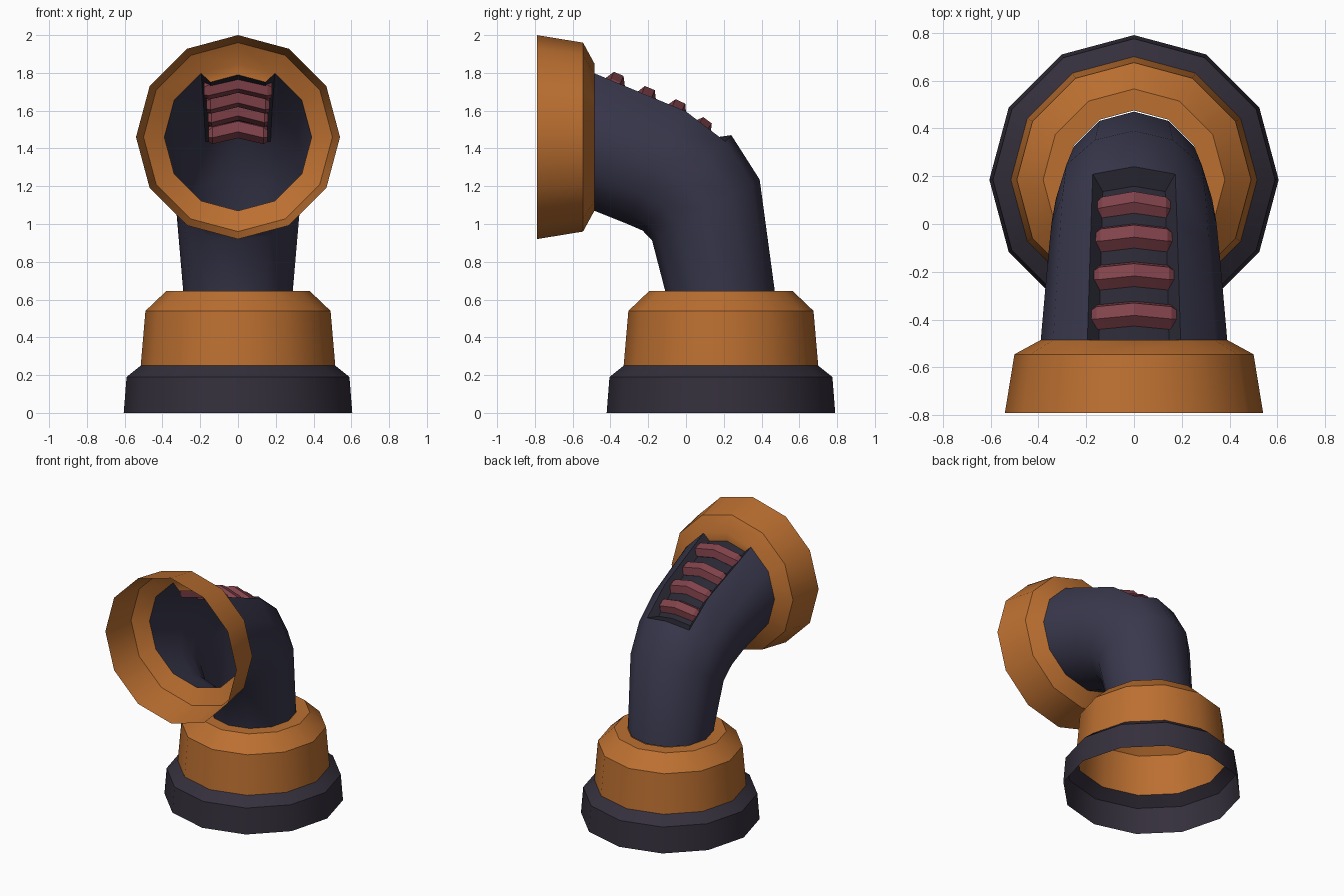
import bpy, bmesh, math
from mathutils import Vector as V

if "Cube" in bpy.data.objects:
    bpy.data.objects.remove(bpy.data.objects["Cube"])

N = 12
X = V((1, 0, 0))


def material(name, rgb):
    m = bpy.data.materials.new(name)
    m.diffuse_color = (*rgb, 1)
    m.use_nodes = True
    m.node_tree.nodes["Principled BSDF"].inputs["Base Color"].default_value = m.diffuse_color
    return m


ORANGE = material("orange_paint", (0.50, 0.16, 0.03))
DARK = material("dark_base", (0.035, 0.029, 0.045))
NAVY = material("navy_pipe", (0.042, 0.04, 0.075))
RECESS = material("recess_dark", (0.022, 0.021, 0.034))
RED = material("dull_red", (0.22, 0.055, 0.07))


def ring(centre, v, r):
    """Twelve points in the plane of X and v, first one along v."""
    return [V(centre) + r * (math.sin(a) * X + math.cos(a) * v)
            for a in (2 * math.pi * k / N for k in range(N))]


def loft(name, rows, mat, closed=True, skip=lambda i, k: False,
         extra=(), caps=False, angle=40):
    """Skin rows of points; skip() leaves holes, extra adds loose polygons."""
    bm = bmesh.new()
    vs = [[bm.verts.new(p) for p in row] for row in rows]
    n = len(rows[0])
    for i in range(len(rows) - 1):
        for k in range(n if closed else n - 1):
            if not skip(i, k):
                j = (k + 1) % n
                bm.faces.new((vs[i][k], vs[i][j], vs[i + 1][j], vs[i + 1][k]))
    if caps:
        bm.faces.new(vs[0])
        bm.faces.new(vs[-1])
    for poly in extra:
        bm.faces.new([bm.verts.new(p) for p in poly])
    bmesh.ops.remove_doubles(bm, verts=bm.verts, dist=1e-5)
    bmesh.ops.recalc_face_normals(bm, faces=bm.faces)
    me = bpy.data.meshes.new(name)
    bm.to_mesh(me)
    bm.free()
    ob = bpy.data.objects.new(name, me)
    bpy.context.collection.objects.link(ob)
    me.materials.append(mat)
    bpy.ops.object.select_all(action='DESELECT')
    ob.select_set(True)
    bpy.context.view_layer.objects.active = ob
    bpy.ops.object.shade_smooth_by_angle(angle=math.radians(angle))
    return ob


# Base foot and collar, open underneath
def base_rings(profile):
    return [ring((0, 0.185, z), V((0, 1, 0)), r) for r, z in profile]


loft("base_foot", base_rings([(0.605, 0), (0.59, 0.19), (0.515, 0.25)]), DARK)
loft("base_collar", base_rings([(0.515, 0.25), (0.49, 0.54), (0.38, 0.645),
                                (0.29, 0.645)]), ORANGE)

# Bent pipe: (centre y, centre z, radius, outward direction y, z)
stations = [(0.18, 0.645, 0.29, 1, 0),
            (0.105, 1.075, 0.327, 0.87, 0.49),
            (0.005, 1.218, 0.345, 0.681, 0.732),
            (-0.145, 1.32, 0.36, 0.46, 0.89),
            (-0.485, 1.46, 0.39, 0, 1)]
dirs = [V((0, s[3], s[4])).normalized() for s in stations]
pipe = [ring((0, s[0], s[1]), d, s[2]) for s, d in zip(stations, dirs)]
loft("bent_pipe", pipe, NAVY, skip=lambda i, k: i >= 2 and k in (N - 1, 0))

# Recess along the top of the pipe: inset walls and sunken floor
rim, floor = [], []
for row, d in zip(pipe[2:], dirs[2:]):
    left, mid, right = row[N - 1], row[0], row[1]
    rim.append([left, mid, right])
    floor.append([p - 0.06 * d for p in
                  (left.lerp(mid, 0.25), mid, right.lerp(mid, 0.25))])
floor[0] = [a.lerp(b, 0.2) for a, b in zip(floor[0], floor[1])]
rows = [[rim[0][0], rim[0][0], rim[0][1], rim[0][2], rim[0][2]]]
rows += [[r[0], f[0], f[1], f[2], r[2]] for r, f in zip(rim, floor)]
walls = []
for i in range(2):
    for s in (0, 2):
        walls.append([rim[i][s], rim[i + 1][s], floor[i + 1][s], floor[i][s]])
for s in (0, 1):
    walls.append([rim[0][s], rim[0][s + 1], floor[0][s + 1], floor[0][s]])
loft("vent_recess", floor, RECESS, closed=False, extra=walls, angle=30)

# Flared head, with the plate closing the recess end
plate = [[rim[2][s], rim[2][s + 1], floor[2][s + 1], floor[2][s]] for s in (0, 1)]
head = [ring((0, y, 1.46), V((0, 0, 1)), r)
        for r, y in ((0.54, -0.79), (0.50, -0.545), (0.39, -0.485))]
loft("flared_head", head, ORANGE, extra=plate)

# Four arched vent slats: (y, z, half width, normal y, z)
slats = [(-0.375, 1.75, 0.18, 0.384, 0.923),
         (-0.21, 1.675, 0.168, 0.384, 0.923),
         (-0.05, 1.605, 0.16, 0.42, 0.907),
         (0.085, 1.51, 0.155, 0.6, 0.8)]
for i, (y, z, w, ny, nz) in enumerate(slats):
    n = V((0, ny, nz))
    t = V((0, -nz, ny))
    rows = []
    for x, size in ((-1, 0.7), (-0.87, 1), (0, 1), (0.87, 1), (1, 0.7)):
        c = V((x * w, y, z)) - n * 0.045 * abs(x)
        rows.append([c + size * (0.056 * math.cos(a) * t + 0.056 * math.sin(a) * n)
                     for a in (math.pi * k / 3 for k in range(6))])
    loft(f"vent_slat_{i + 1}", rows, RED, caps=True, angle=20)
